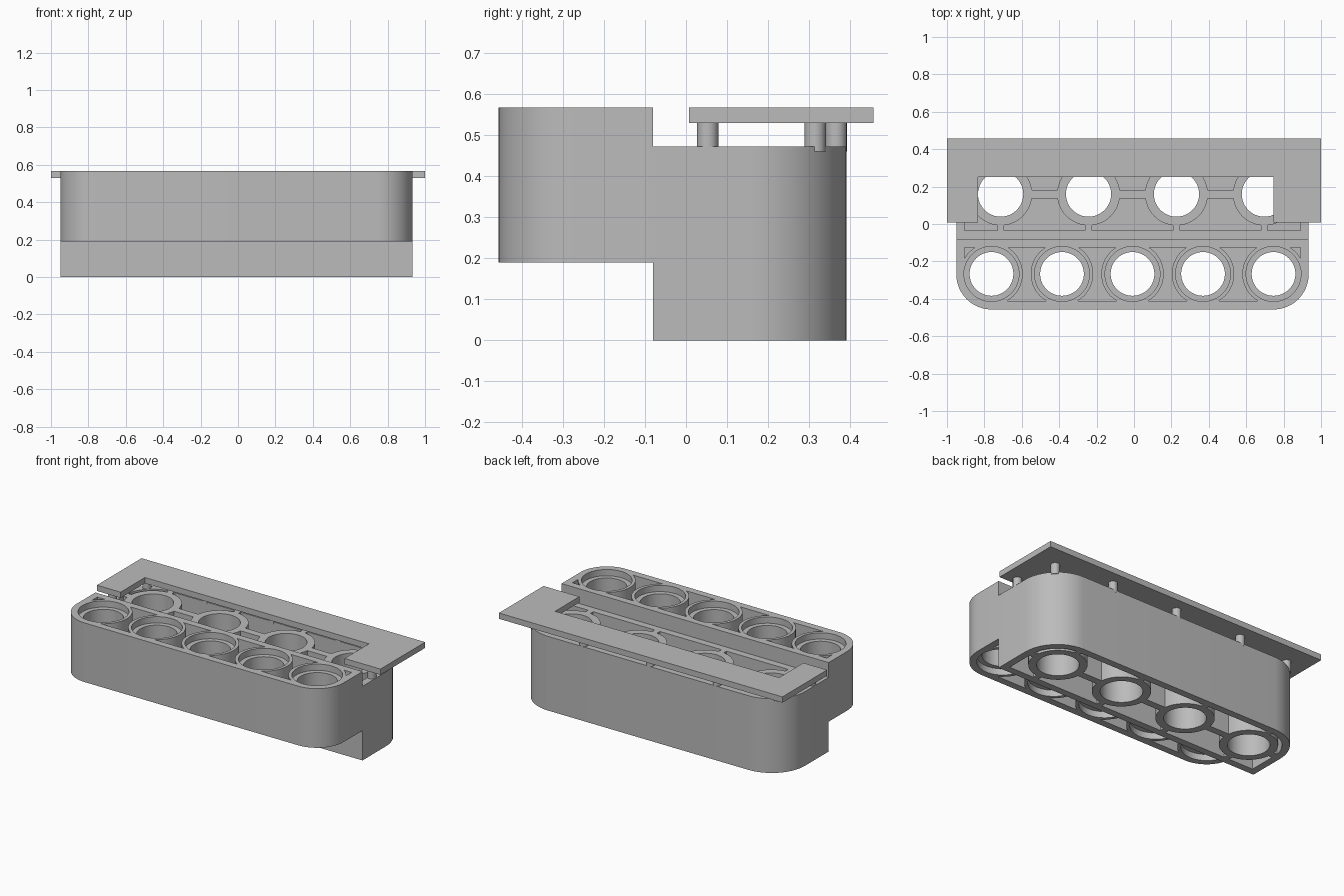
import bpy, bmesh
from math import sin, cos, pi

cube = bpy.data.objects.get("Cube")
if cube:
    bpy.data.objects.remove(cube, do_unlink=True)

grey = bpy.data.materials.new("plain grey")
grey.use_nodes = True
color = (0.5, 0.5, 0.5, 1)
grey.diffuse_color = color
grey.node_tree.nodes["Principled BSDF"].inputs["Base Color"].default_value = color

XC = -0.008      # middle of both beams
HALF = 0.942     # half their length
WALL = 0.045


def prism(name, points, z0, z1):
    """Extrude a flat outline from z0 to z1."""
    bm = bmesh.new()
    base = bm.faces.new([bm.verts.new((x, y, z0)) for x, y in points])
    top = bmesh.ops.extrude_face_region(bm, geom=[base])
    moved = [v for v in top["geom"] if isinstance(v, bmesh.types.BMVert)]
    bmesh.ops.translate(bm, verts=moved, vec=(0, 0, z1 - z0))
    bmesh.ops.recalc_face_normals(bm, faces=bm.faces[:])
    mesh = bpy.data.meshes.new(name)
    bm.to_mesh(mesh)
    bm.free()
    mesh.materials.append(grey)
    obj = bpy.data.objects.new(name, mesh)
    bpy.context.collection.objects.link(obj)
    return obj


def cylinder(name, x, y, r, z0, z1, sides=48):
    ring = [2 * pi * i / sides for i in range(sides)]
    return prism(name, [(x + r * cos(a), y + r * sin(a)) for a in ring], z0, z1)


def box(name, x0, x1, y0, y1, z0, z1):
    return prism(name, [(x0, y0), (x1, y0), (x1, y1), (x0, y1)], z0, z1)


def outline(y_flat, y_round, r, inset=0.0):
    """Beam outline with square corners on one side, round on the other."""
    s = 1 if y_round > y_flat else -1
    hx, yf, yr, r = HALF - inset, y_flat + s * inset, y_round - s * inset, r - inset
    arc = [(hx - r + r * cos(i * pi / 24), yr - s * r + s * r * sin(i * pi / 24))
           for i in range(13)]
    half = [(hx, yf)] + arc
    return [(XC + x, y) for x, y in half] + [(XC - x, y) for x, y in reversed(half)]


def subtract(target, cutter):
    """Cut one object out of another and discard the cutter."""
    mod = target.modifiers.new("cut", 'BOOLEAN')
    mod.operation, mod.solver, mod.object = 'DIFFERENCE', 'EXACT', cutter
    bpy.context.view_layer.objects.active = target
    bpy.ops.object.modifier_apply(modifier=mod.name)
    bpy.data.objects.remove(cutter, do_unlink=True)


def beam(name, y_flat, y_round, r, z0, z1, count, pitch, y_hole,
         hole, tube, floor, counterbore=None, ribs=False):
    body = prism(name, outline(y_flat, y_round, r), z0, z1)
    centres = [XC + (i - (count - 1) / 2) * pitch for i in range(count)]
    middle = (z0 + z1) / 2
    # pockets above and below the floor, leaving tubes and ribs standing
    for lo, hi in ((middle + floor / 2, z1 + 0.1), (z0 - 0.1, middle - floor / 2)):
        pocket = prism("pocket_cutter", outline(y_flat, y_round, r, WALL), lo, hi)
        for x in centres:
            subtract(pocket, cylinder("tube_keep", x, y_hole, tube, lo - 0.1, hi + 0.1))
        if ribs:
            subtract(pocket, box("web_keep", XC - 1, XC + 1, y_hole - 0.023,
                                 y_hole + 0.023, lo - 0.1, hi + 0.1))
            for x in centres:
                subtract(pocket, box("rib_keep", x - 0.018, x + 0.018, y_hole - 0.5,
                                     y_hole + 0.5, lo - 0.1, hi + 0.1))
        subtract(body, pocket)
    # through holes with optional counterbores
    for x in centres:
        subtract(body, cylinder("hole_cutter", x, y_hole, hole, z0 - 0.1, z1 + 0.1))
        if counterbore:
            for lo, hi in ((z1 - 0.04, z1 + 0.1), (z0 - 0.1, z0 + 0.04)):
                subtract(body, cylinder("bore_cutter", x, y_hole, counterbore, lo, hi))
    return body


# two beams joined side by side
parts = [
    beam("front_beam", -0.08, -0.457, 0.188, 0.19, 0.567, 5, 0.377, -0.267,
         0.117, 0.167, 0.09, counterbore=0.147),
    beam("back_beam", -0.08, 0.391, 0.235, 0, 0.473, 4, 0.47, 0.16,
         0.121, 0.168, 0.07, ribs=True),
]

# U-shaped plate over the back beam
parts.append(prism("top_frame", [
    (-1, 0.007), (-0.833, 0.007), (-0.833, 0.252), (0.747, 0.252),
    (0.747, 0.007), (1, 0.007), (1, 0.457), (-1, 0.457)], 0.53, 0.567))

# short posts carrying the plate
posts = [(s * x, y) for s in (-1, 1) for x, y in ((0.915, 0.053), (0.855, 0.315))]
posts += [(i * 0.47, 0.366) for i in (-1, 0, 1)]
for i, (x, y) in enumerate(posts):
    parts.append(cylinder(f"post_{i + 1}", XC + x, y, 0.026, 0.46, 0.535, 24))

bpy.ops.object.select_all(action='DESELECT')
for obj in parts:
    obj.select_set(True)
bpy.context.view_layer.objects.active = parts[0]
bpy.ops.object.shade_smooth_by_angle(angle=pi / 6)
